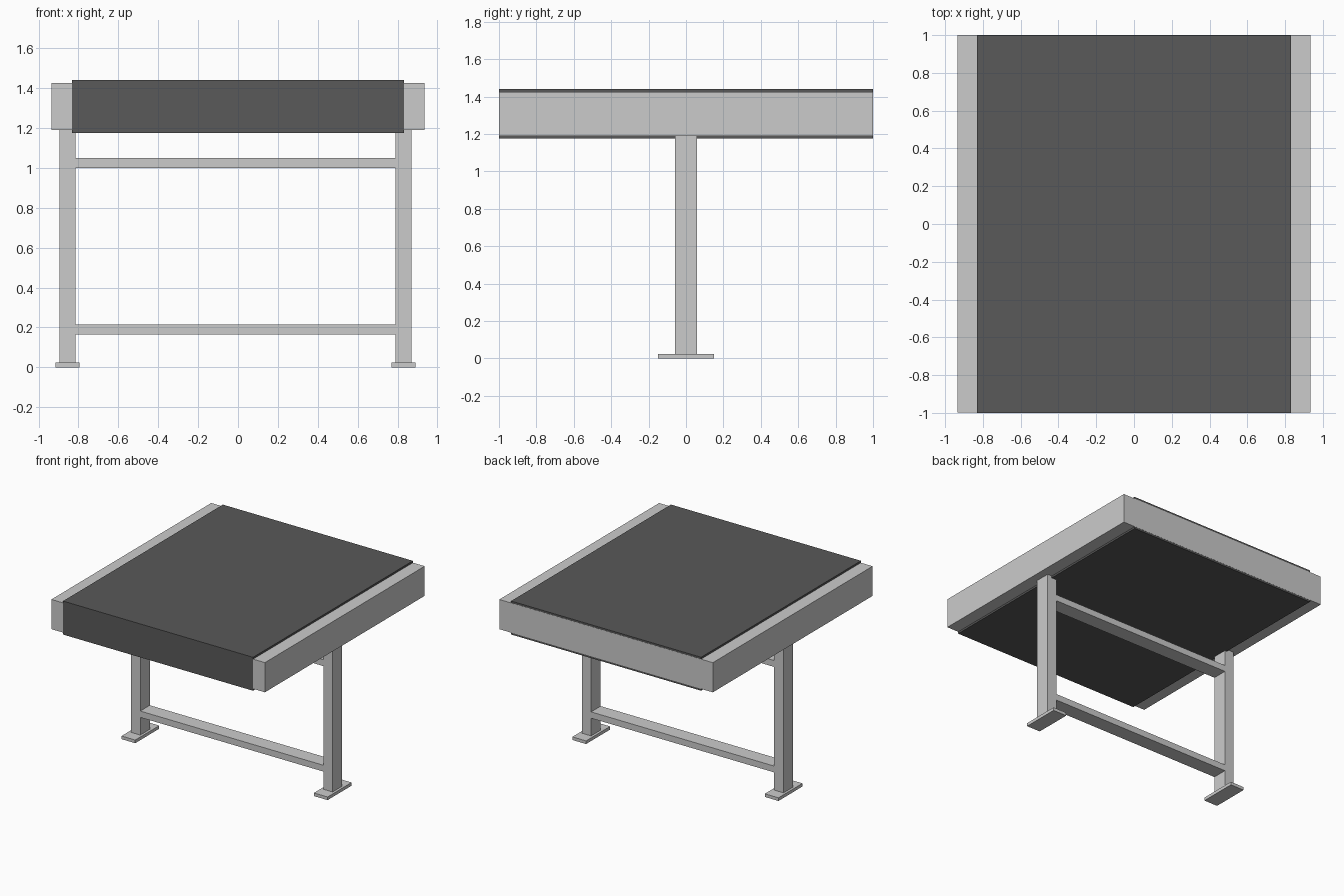
import bpy

if "Cube" in bpy.data.objects:
    bpy.data.objects.remove(bpy.data.objects["Cube"])


def box(name, x, y, z, mat=None):
    """Box from (min, max) ranges on each axis."""
    bpy.ops.mesh.primitive_cube_add(size=1, location=[(a + b) / 2 for a, b in (x, y, z)])
    ob = bpy.context.object
    ob.name = name
    ob.scale = [b - a for a, b in (x, y, z)]
    bpy.ops.object.transform_apply(location=False, rotation=False, scale=True)
    if mat:
        ob.data.materials.append(mat)
    return ob


rubber = bpy.data.materials.new("dark_rubber")
rubber.diffuse_color = (0.1, 0.1, 0.1, 1)
rubber.use_nodes = True
rubber.node_tree.nodes["Principled BSDF"].inputs["Base Color"].default_value = rubber.diffuse_color

# Conveyor bed and belt, offset a hair at the ends so faces do not coincide
box("bed_frame", (-0.935, 0.935), (-0.999, 1.0), (1.19, 1.425))
box("belt", (-0.832, 0.832), (-1.0, 0.999), (1.175, 1.44), rubber)

# Legs with foot plates (the stand sits slightly left of centre)
for side, cx in (("left", -0.855), ("right", 0.83)):
    box(side + "_leg", (cx - 0.041, cx + 0.041), (-0.06, 0.06), (0.025, 1.19))
    box(side + "_foot", (cx - 0.06, cx + 0.06), (-0.15, 0.15), (0, 0.025))

# Cross bars between the legs
for level, z in (("lower", 0.165), ("upper", 1.0)):
    box(level + "_cross_bar", (-0.814, 0.789), (-0.06, 0.06), (z, z + 0.05))
